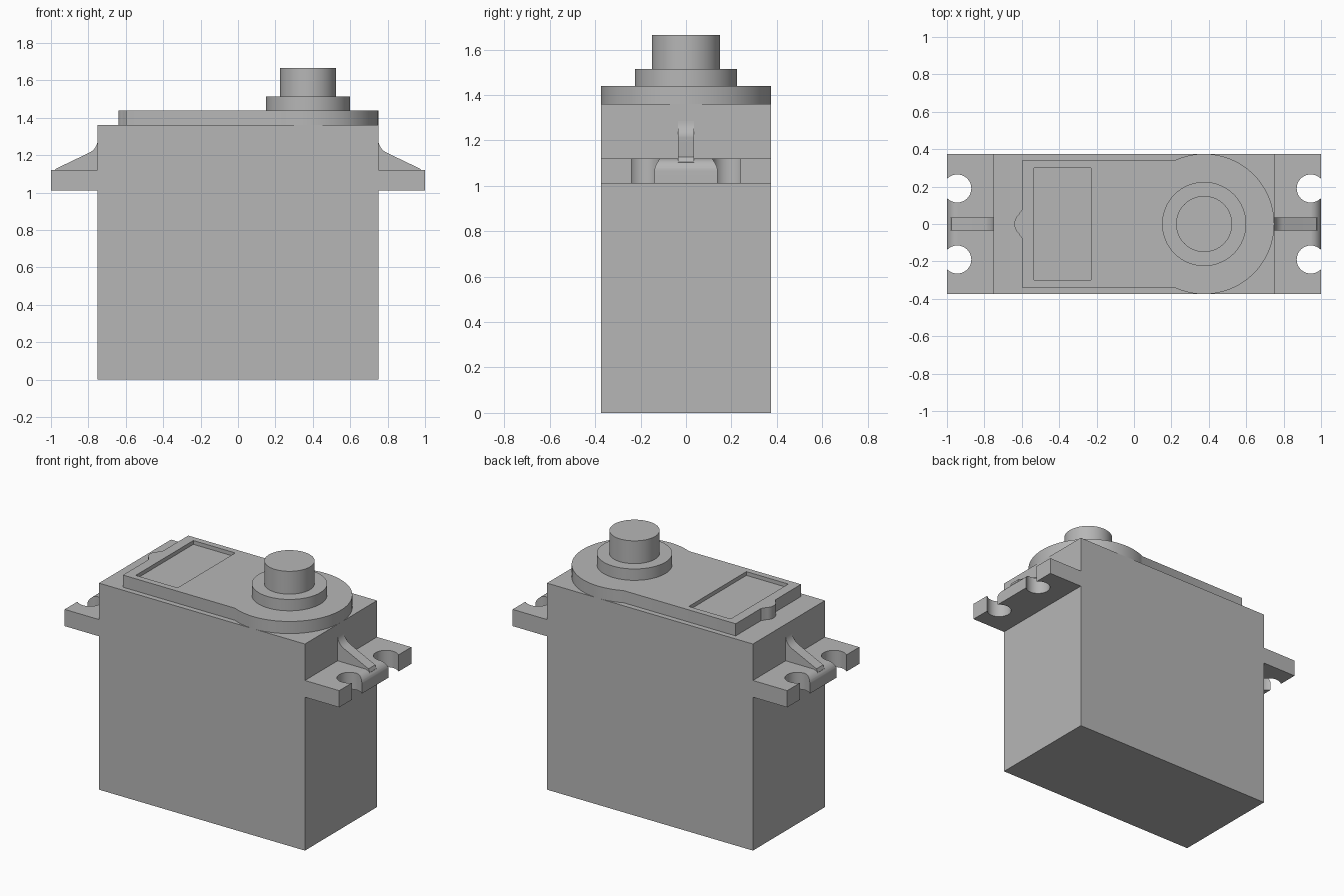
import bpy, bmesh, math

cube = bpy.data.objects.get("Cube")
if cube:
    bpy.data.objects.remove(cube, do_unlink=True)

GREY = (0.47, 0.47, 0.47, 1)
mat = bpy.data.materials.new("grey plastic")
mat.use_nodes = True
mat.diffuse_color = GREY
mat.node_tree.nodes["Principled BSDF"].inputs["Base Color"].default_value = GREY


def prism(name, outline, low, high, along="z"):
    """Extrude a 2D outline (xy along z, or xz along y)."""
    def place(p, h):
        return (p[0], p[1], h) if along == "z" else (p[0], h, p[1])
    bm = bmesh.new()
    face = bm.faces.new([bm.verts.new(place(p, low)) for p in outline])
    new = bmesh.ops.extrude_face_region(bm, geom=[face])["geom"]
    shift = [b - a for a, b in zip(place((0, 0), low), place((0, 0), high))]
    bmesh.ops.translate(bm, vec=shift,
                        verts=[v for v in new if isinstance(v, bmesh.types.BMVert)])
    bmesh.ops.recalc_face_normals(bm, faces=bm.faces)
    mesh = bpy.data.meshes.new(name)
    bm.to_mesh(mesh)
    bm.free()
    mesh.materials.append(mat)
    obj = bpy.data.objects.new(name, mesh)
    bpy.context.collection.objects.link(obj)
    return obj


def rect(x0, x1, y0, y1):
    return [(x0, y0), (x1, y0), (x1, y1), (x0, y1)]


def arc(cx, cy, r, start, end, steps):
    angles = [math.radians(start + (end - start) * i / steps) for i in range(steps + 1)]
    return [(cx + r * math.cos(a), cy + r * math.sin(a)) for a in angles]


def circle(cx, cy, r, steps=64):
    return arc(cx, cy, r, 0, 360, steps)[:-1]


def activate(obj):
    bpy.ops.object.select_all(action="DESELECT")
    obj.select_set(True)
    bpy.context.view_layer.objects.active = obj


def cut(obj, cutter):
    cutter.hide_render = True
    mod = obj.modifiers.new("cut", "BOOLEAN")
    mod.operation = "DIFFERENCE"
    mod.solver = "EXACT"
    mod.object = cutter
    activate(obj)
    bpy.ops.object.modifier_apply(modifier=mod.name)
    bpy.data.objects.remove(cutter, do_unlink=True)


def mirror_x(obj):
    mod = obj.modifiers.new("mirror", "MIRROR")
    mod.use_axis[0] = True
    mod.use_mirror_merge = False
    activate(obj)
    bpy.ops.object.modifier_apply(modifier=mod.name)


# Case
HALF_X, HALF_Y, TOP = 0.75, 0.375, 1.36
case = prism("case", rect(-HALF_X, HALF_X, -HALF_Y, HALF_Y), 0, TOP)

# Cover plate: round end, straight sides and a small bump, with a shallow recess
AXIS = 0.375
side = 0.34
join = math.degrees(math.asin(side / HALF_Y))
outline = arc(AXIS, 0, HALF_Y, join - 180, 180 - join, 64)
outline += [(-0.6, side), (-0.6, 0.075), (-0.61, 0.062)]
outline += arc(-0.575, 0, 0.065, 130, 230, 12)
outline += [(-0.61, -0.062), (-0.6, -0.075), (-0.6, -side)]
cover = prism("cover_plate", outline, TOP, 1.44)
cut(cover, prism("recess_cutter", rect(-0.535, -0.23, -0.3, 0.3), 1.415, 1.5))

# Output collar and shaft
collar = prism("output_collar", circle(AXIS, 0, 0.225), 1.44, 1.515)
shaft = prism("output_shaft", circle(AXIS, 0, 0.15), 1.515, 1.665)

# Mounting tabs: open screw holes and a rounded outer edge between them
HOLE_X, HOLE_Y = 0.945, 0.19
TAB_LOW, TAB_TOP, ROUND = 1.01, 1.12, 0.055
tabs = prism("mounting_tabs", rect(HALF_X, 1, -HALF_Y, HALF_Y), TAB_LOW, TAB_TOP)
for y in (-HOLE_Y, HOLE_Y):
    cut(tabs, prism("hole_cutter", circle(HOLE_X, y, 0.075), 0.9, 1.3))
corner = arc(1 - ROUND, TAB_TOP - ROUND, ROUND, 0, 90, 12)
corner += [(1 - ROUND, 1.2), (1.1, 1.2), (1.1, TAB_TOP - ROUND)]
cut(tabs, prism("edge_cutter", corner, -HOLE_Y, HOLE_Y, "y"))
mirror_x(tabs)

# Stiffening ribs on the tabs, curving up into the case
rib = [(HALF_X, 1.06), (0.97, 1.06), (0.985, 1.105), (0.975, 1.127)]
rib += arc(0.83, 1.285, 0.08, 245, 180, 10)
rib += [(HALF_X, 1.285)]
ribs = prism("tab_ribs", rib, -0.035, 0.035, "y")
mirror_x(ribs)

# Smooth round walls, keep edges sharp
for obj in (case, cover, collar, shaft, tabs, ribs):
    activate(obj)
    bpy.ops.object.shade_smooth_by_angle(angle=math.radians(30))
